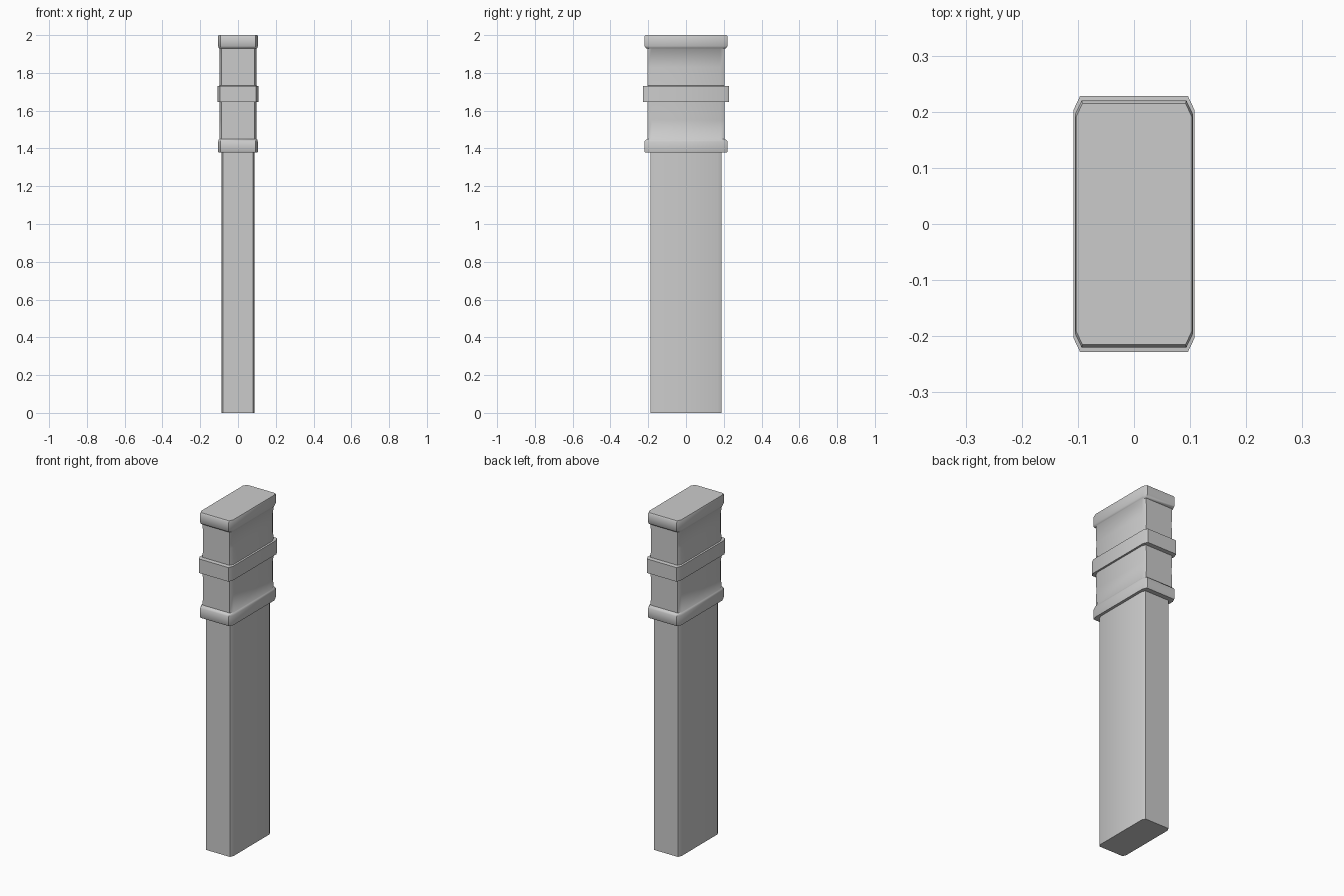
import bpy, bmesh, math

if "Cube" in bpy.data.objects:
    bpy.data.objects.remove(bpy.data.objects["Cube"])


def loft(name, rings):
    """Stack chamfered rectangles given as (z, half_x, half_y) into a closed solid."""
    bm = bmesh.new()
    loops = []
    for z, hx, hy in rings:
        cx, cy = hx * 0.11, hy * 0.11
        outline = [(hx, -hy + cy), (hx, hy - cy), (hx - cx, hy), (-hx + cx, hy),
                   (-hx, hy - cy), (-hx, -hy + cy), (-hx + cx, -hy), (hx - cx, -hy)]
        loops.append([bm.verts.new((x, y, z)) for x, y in outline])
    for a, b in zip(loops, loops[1:]):
        for i in range(8):
            j = (i + 1) % 8
            bm.faces.new((a[i], a[j], b[j], b[i]))
    bm.faces.new(loops[0][::-1])
    bm.faces.new(loops[-1])
    mesh = bpy.data.meshes.new(name)
    bm.to_mesh(mesh)
    bm.free()
    obj = bpy.data.objects.new(name, mesh)
    bpy.context.collection.objects.link(obj)
    bpy.ops.object.select_all(action='DESELECT')
    obj.select_set(True)
    bpy.context.view_layer.objects.active = obj
    bpy.ops.object.shade_smooth_by_angle(angle=math.radians(50))
    return obj


# Long plain shaft
loft("shaft", [(0, 0.088, 0.188), (1.385, 0.088, 0.188)])

# Head with a lower collar, a middle band and a top cap
loft("banded_head", [
    (1.378, 0.104, 0.216), (1.385, 0.105, 0.22), (1.436, 0.105, 0.22), (1.447, 0.102, 0.212),
    (1.45, 0.099, 0.204), (1.55, 0.097, 0.204), (1.645, 0.099, 0.204),
    (1.647, 0.108, 0.228), (1.73, 0.108, 0.228),
    (1.732, 0.099, 0.204), (1.83, 0.097, 0.204), (1.928, 0.099, 0.204),
    (1.931, 0.102, 0.212), (1.942, 0.105, 0.22), (1.993, 0.105, 0.22), (2.0, 0.103, 0.215),
])
